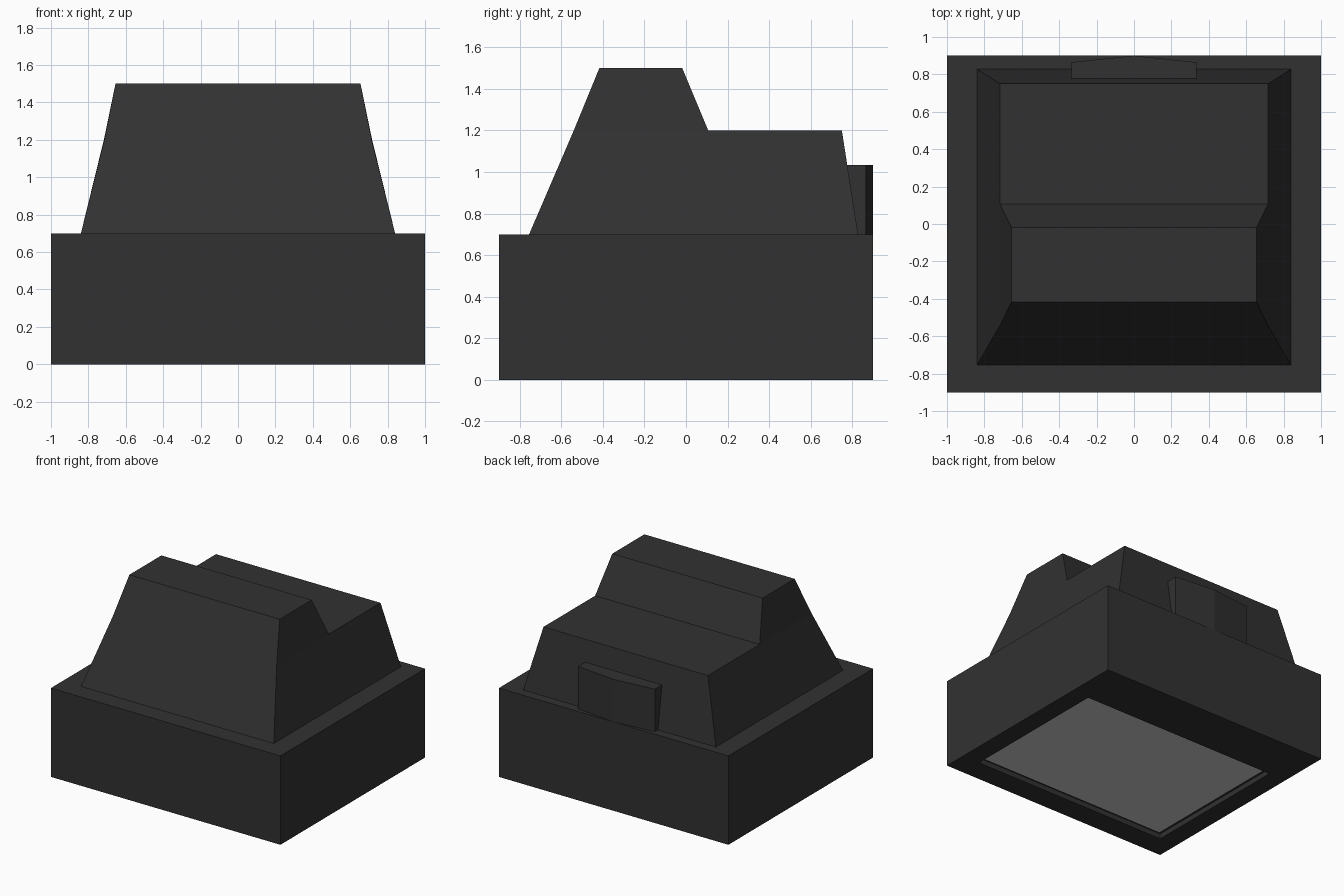
import bpy
import bmesh

if "Cube" in bpy.data.objects:
    bpy.data.objects.remove(bpy.data.objects["Cube"])


def material(name, value):
    m = bpy.data.materials.new(name)
    m.diffuse_color = (value, value, value, 1)
    m.use_nodes = True
    m.node_tree.nodes["Principled BSDF"].inputs["Base Color"].default_value = m.diffuse_color
    return m


black = material("charcoal black", 0.031)
grey = material("light grey", 0.6)


def add_object(name, bm, mat):
    bmesh.ops.recalc_face_normals(bm, faces=bm.faces)
    mesh = bpy.data.meshes.new(name)
    bm.to_mesh(mesh)
    bm.free()
    mesh.materials.append(mat)
    ob = bpy.data.objects.new(name, mesh)
    bpy.context.collection.objects.link(ob)
    return ob


def prism(name, outline, z0, z1, mat):
    """Extrude a flat xy outline from z0 to z1."""
    bm = bmesh.new()
    face = bm.faces.new([bm.verts.new((x, y, z0)) for x, y in outline])
    top = bmesh.ops.extrude_face_region(bm, geom=[face], use_keep_orig=True)
    for v in top["geom"]:
        if isinstance(v, bmesh.types.BMVert):
            v.co.z = z1
    return add_object(name, bm, mat)


def rect(x, y0, y1):
    return [(-x, y0), (x, y0), (x, y1), (-x, y1)]


# Base block with a shallow recess in its underside
base = prism("base_block", rect(1, -0.9, 0.9), 0, 0.7, black)
cutter = prism("recess_cutter", rect(0.85, -0.72, 0.50), -0.1, 0.04, black)
cutter.hide_render = True
cutter.hide_viewport = True
cut = base.modifiers.new("recess", 'BOOLEAN')
cut.operation = 'DIFFERENCE'
cut.solver = 'EXACT'
cut.object = cutter

# Light panel lying in the recess
prism("bottom_panel", rect(0.825, -0.70, 0.475), 0.035, 0.041, grey)

# Stepped, tapered housing: side profile as (half width, y, z), mirrored in x
profile = [(0.84, -0.755, 0.7), (0.715, -0.54, 1.2), (0.655, -0.417, 1.5),
           (0.655, -0.018, 1.5), (0.717, 0.107, 1.2), (0.717, 0.75, 1.2),
           (0.84, 0.828, 0.7)]
bm = bmesh.new()
sides = [[bm.verts.new((s * x, y, z)) for x, y, z in profile] for s in (-1, 1)]
left, right = sides
n = len(profile)
for i in range(n):
    j = (i + 1) % n
    bm.faces.new((left[i], left[j], right[j], right[i]))
for side in sides:
    bm.faces.new([side[i] for i in (0, 1, 4, 5, 6)])
    bm.faces.new([side[i] for i in (1, 2, 3, 4)])
add_object("stepped_housing", bm, black)

# Slightly pointed plate on the back of the housing
prism("back_plate", [(-0.335, 0.778), (0.335, 0.778), (0.335, 0.865),
                     (0, 0.9), (-0.335, 0.865)], 0.7, 1.035, black)
